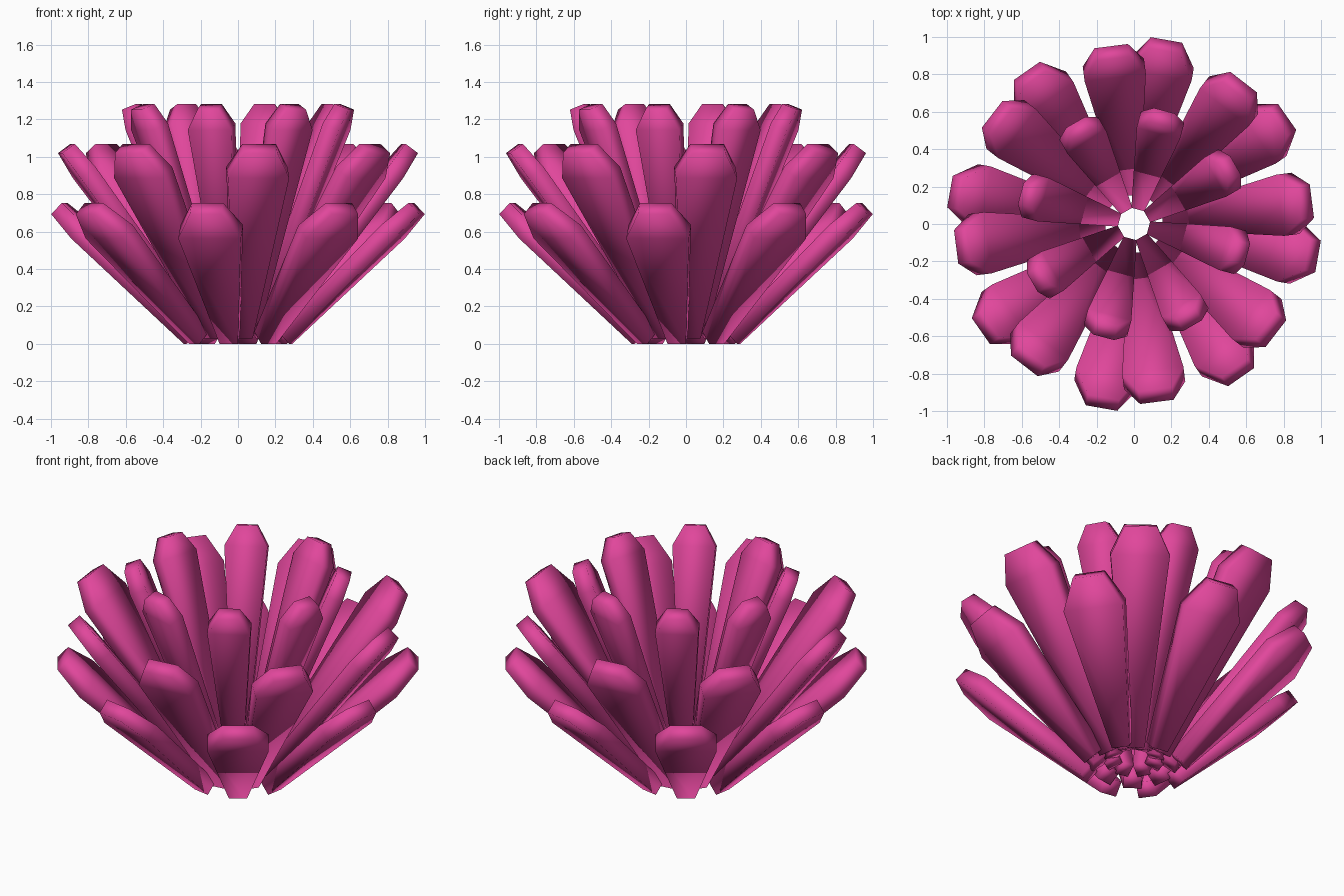
import bpy, bmesh, math
from mathutils import Vector, Matrix

if "Cube" in bpy.data.objects:
    bpy.data.objects.remove(bpy.data.objects["Cube"])

pink = bpy.data.materials.new("pink")
pink.diffuse_color = (0.75, 0.062, 0.33, 1)
pink.use_nodes = True
pink.node_tree.nodes["Principled BSDF"].inputs["Base Color"].default_value = pink.diffuse_color


def petal(name, base, tip, angle, widths, bend, thick):
    """Flat bar running from base to tip, both (radius, z); widest at 'bend'."""
    a, b = Vector((base[0], 0, base[1])), Vector((tip[0], 0, tip[1]))
    d = (b - a).normalized()
    side, out = Vector((0, 1, 0)), Vector((d.z, 0, -d.x))
    bm = bmesh.new()
    rings = []
    for t, w, h in zip((0, bend, 1), widths, thick):
        c = a.lerp(b, t)
        rings.append([bm.verts.new(c + side * w * i + out * h * j)
                      for i, j in ((-1, -1), (1, -1), (1, 1), (-1, 1))])
    # side walls and end caps
    for lo, hi in zip(rings, rings[1:]):
        for k in range(4):
            n = (k + 1) % 4
            bm.faces.new((lo[k], lo[n], hi[n], hi[k]))
    bm.faces.new(rings[0])
    bm.faces.new(rings[-1])
    bmesh.ops.recalc_face_normals(bm, faces=bm.faces[:])
    bm.transform(Matrix.Rotation(angle, 4, 'Z'))
    for f in bm.faces:
        f.smooth = True
    me = bpy.data.meshes.new(name)
    bm.to_mesh(me)
    bm.free()
    me.materials.append(pink)
    bpy.context.collection.objects.link(bpy.data.objects.new(name, me))


# three rings of eight petals: name, base, tip, start angle, half widths, bend, half thickness
RINGS = [
    ("outer_petal", (0.255, 0.033), (0.97, 0.724), -10, (0.05, 0.17, 0.085), 0.82, (0.045, 0.05, 0.042)),
    ("middle_petal", (0.19, 0.055), (0.925, 1.045), 7.3, (0.05, 0.165, 0.09), 0.87, (0.045, 0.05, 0.042)),
    ("inner_petal", (0.12, 0.08), (0.588, 1.268), 30, (0.036, 0.12, 0.057), 0.91, (0.043, 0.048, 0.042)),
]
for name, base, tip, start, widths, bend, thick in RINGS:
    for k in range(8):
        petal(f"{name}_{k + 1}", base, tip, math.radians(start + 45 * k), widths, bend, thick)
